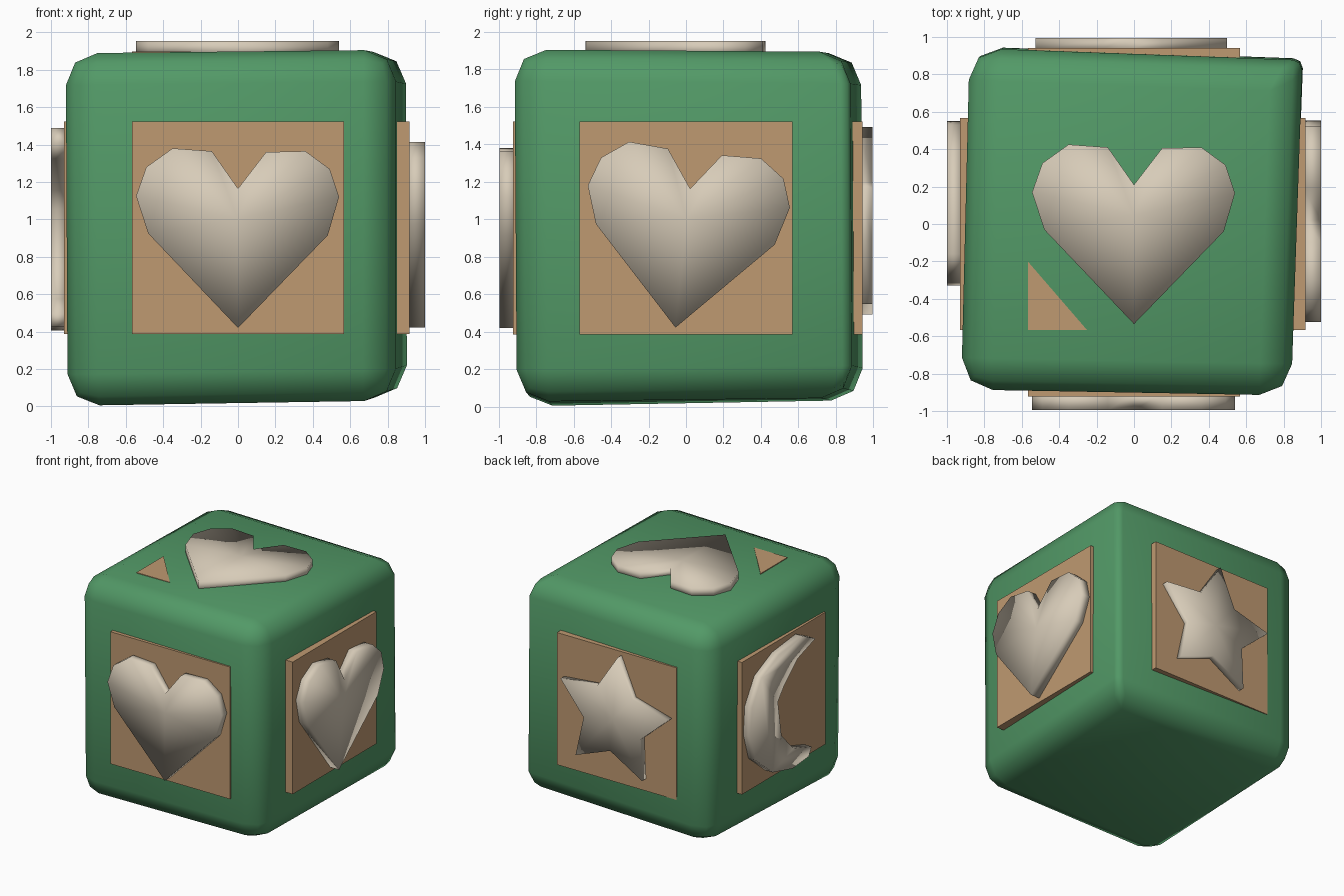
import bpy
import bmesh
from math import sin, cos, pi, radians
from mathutils import Matrix, Vector

if "Cube" in bpy.data.objects:
    bpy.data.objects.remove(bpy.data.objects["Cube"], do_unlink=True)


def material(name, rgb):
    m = bpy.data.materials.new(name)
    m.use_nodes = True
    m.diffuse_color = (*rgb, 1)
    m.node_tree.nodes["Principled BSDF"].inputs["Base Color"].default_value = (*rgb, 1)
    return m


GREEN = material("green", (0.085, 0.32, 0.135))
TAN = material("tan", (0.52, 0.32, 0.165))
CREAM = material("cream", (0.68, 0.6, 0.48))

CENTRE = Vector((0, 0, 0.955))
X, Y, Z = Vector((1, 0, 0)), Vector((0, 1, 0)), Vector((0, 0, 1))
# Each block face: its right and up directions as seen from outside
FACES = {"front": (X, Z), "right": (Y, Z), "back": (-X, Z), "left": (-Y, Z), "top": (X, Y)}


def finish(bm, name, mat, smooth):
    bmesh.ops.recalc_face_normals(bm, faces=bm.faces)
    for f in bm.faces:
        f.smooth = smooth
    me = bpy.data.meshes.new(name)
    bm.to_mesh(me)
    bm.free()
    me.materials.append(mat)
    ob = bpy.data.objects.new(name, me)
    bpy.context.collection.objects.link(ob)
    return ob


def plate(name, face, outline, inner, outer, mat, turn=0, smooth=True, fan=False):
    """Extrude an outline outward on one face of the block."""
    right, up = FACES[face]
    out = right.cross(up)
    rot = Matrix.Rotation(radians(turn), 2)
    bm = bmesh.new()
    verts = []
    for p in outline:
        a, b = rot @ Vector(p)
        verts.append(bm.verts.new(CENTRE + right * a + up * b + out * inner))
    base = bm.faces.new(verts)
    ext = bmesh.ops.extrude_face_region(bm, geom=[base], use_keep_orig=True)["geom"]
    moved = [g for g in ext if isinstance(g, bmesh.types.BMVert)]
    bmesh.ops.translate(bm, verts=moved, vec=out * (outer - inner))
    cap = [g for g in ext if isinstance(g, bmesh.types.BMFace)]
    if fan:
        bmesh.ops.poke(bm, faces=cap)
    return finish(bm, name, mat, smooth)


# Uneven rounded block
TOP = [(-0.925, -0.885, 1.888), (0.84, -0.918, 1.908), (0.9, 0.875, 1.895), (-0.88, 0.94, 1.885)]
BOTTOM = [(-0.915, -0.88, 0.0), (0.838, -0.905, 0.03), (0.905, 0.885, 0.05), (-0.87, 0.95, 0.035)]
bm = bmesh.new()
hi = [bm.verts.new(p) for p in TOP]
lo = [bm.verts.new(p) for p in BOTTOM]
bm.faces.new(hi)
bm.faces.new(lo[::-1])
for i in range(4):
    j = (i + 1) % 4
    bm.faces.new((lo[i], lo[j], hi[j], hi[i]))
weight = bm.edges.layers.float.new("bevel_weight_edge")
for e in bm.edges:
    e[weight] = 1.0
bm.edges.get((hi[2], lo[2]))[weight] = 0.3  # tighter back corner
block = finish(bm, "block", GREEN, True)
bevel = block.modifiers.new("rounding", "BEVEL")
bevel.limit_method = "WEIGHT"
bevel.width = 0.17
bevel.segments = 2

# Square backing panels on the four sides, and a corner of one on top
S = 0.568
SQUARE = [(-S, -S), (S, -S), (S, S), (-S, S)]
for face, depth in (("front", 0.923), ("right", 0.918), ("back", 0.942), ("left", 0.93)):
    plate(face + "_panel", face, SQUARE, 0.84, depth, TAN, smooth=False)
plate("top_panel_corner", "top", [(-S, -S), (-0.25, -S), (-S, -0.2)], 0.92, 0.942, TAN, smooth=False)

# Raised hearts
HEART = [(0, -0.535), (0.48, -0.04), (0.54, 0.165), (0.49, 0.315), (0.36, 0.41), (0.15, 0.405),
         (0, 0.21),
         (-0.14, 0.41), (-0.35, 0.425), (-0.49, 0.325), (-0.545, 0.17), (-0.48, -0.03)]
plate("front_heart", "front", HEART, 0.905, 0.995, CREAM, fan=True)
plate("right_heart", "right", HEART, 0.905, 1.0, CREAM, turn=-6, fan=True)
plate("top_heart", "top", HEART, 0.92, 0.998, CREAM, fan=True)

# Raised star
STAR = [((0.285 if i % 2 else 0.54) * cos(pi / 2 + i * pi / 5),
         (0.285 if i % 2 else 0.54) * sin(pi / 2 + i * pi / 5)) for i in range(10)]
plate("back_star", "back", STAR, 0.925, 0.995, CREAM, turn=-5, fan=True)

# Raised crescent moon
MOON = [(0.33, 0.45), (0.16, 0.535), (-0.16, 0.5), (-0.4, 0.39), (-0.53, 0.18), (-0.55, -0.06),
        (-0.48, -0.29), (-0.25, -0.48), (0.02, -0.55), (0.24, -0.53), (0.28, -0.46),
        (0.03, -0.38), (-0.13, -0.21), (-0.18, 0.1), (-0.1, 0.2), (0.09, 0.37)]
plate("left_moon", "left", MOON, 0.92, 1.0, CREAM)
